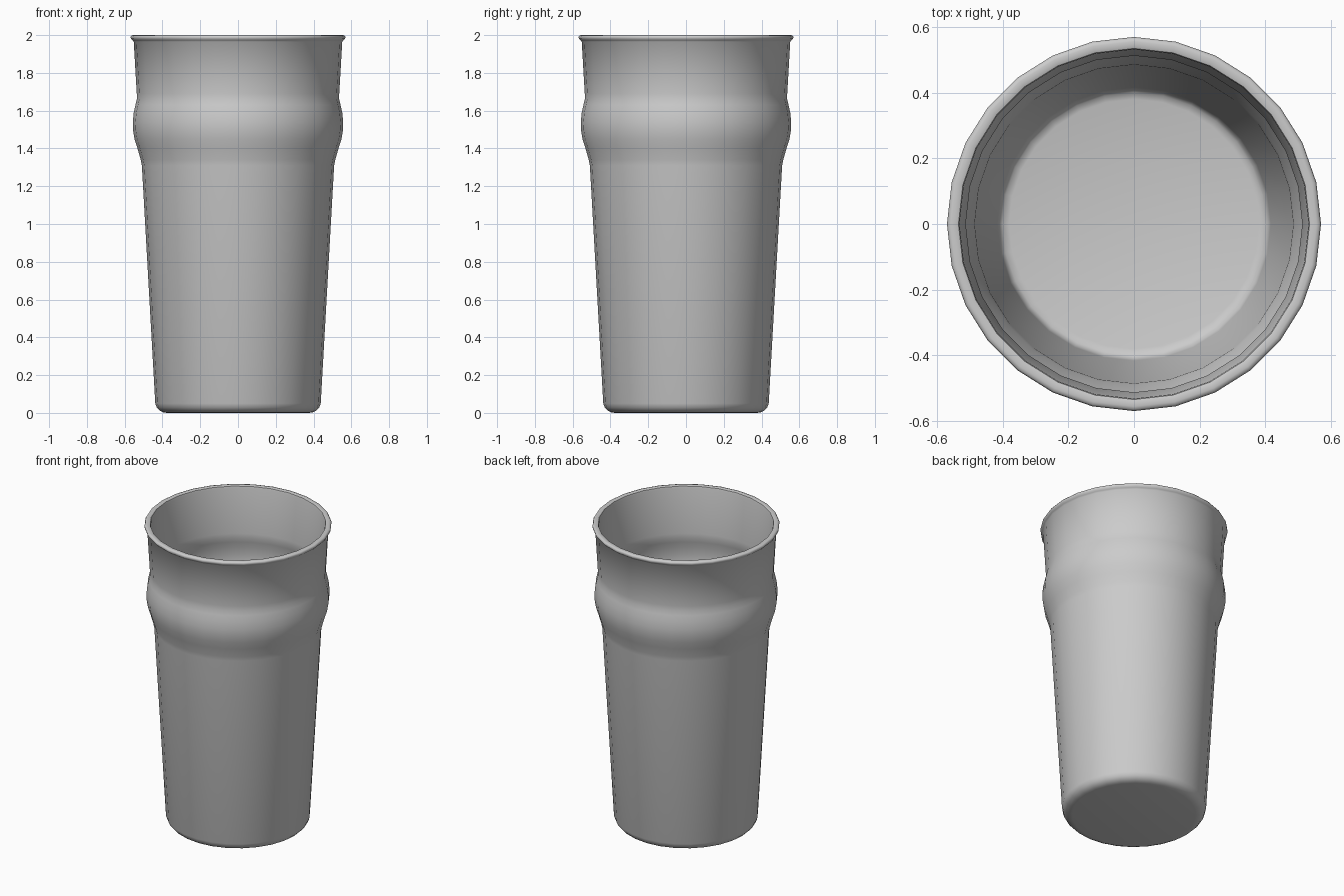
import bpy
import bmesh
from math import cos, sin, tau

if "Cube" in bpy.data.objects:
    bpy.data.objects.remove(bpy.data.objects["Cube"], do_unlink=True)

SIDES = 28

# Single grey for the whole vessel
grey = bpy.data.materials.new("plain grey")
grey.use_nodes = True
colour = (0.6, 0.6, 0.6, 1)
grey.diffuse_color = colour
grey.node_tree.nodes["Principled BSDF"].inputs["Base Color"].default_value = colour


def lathe(name, profile, material):
    """Turn an (r, z) profile round z and cap both ends with flat discs."""
    bm = bmesh.new()
    rings = [[bm.verts.new((r * cos(tau * i / SIDES), r * sin(tau * i / SIDES), z))
              for i in range(SIDES)] for r, z in profile]
    for low, high in zip(rings, rings[1:]):
        for i in range(SIDES):
            j = (i + 1) % SIDES
            bm.faces.new((low[i], low[j], high[j], high[i]))
    bm.faces.new(rings[0][::-1])
    bm.faces.new(rings[-1])
    mesh = bpy.data.meshes.new(name)
    bm.to_mesh(mesh)
    bm.free()
    mesh.materials.append(material)
    obj = bpy.data.objects.new(name, mesh)
    bpy.context.collection.objects.link(obj)
    return obj


# Outer wall: rounded foot, taper, bulging collar and upper wall
foot = [(0.375, 0), (0.395, 0.003), (0.415, 0.012), (0.43, 0.028), (0.438, 0.05)]
collar = [(0.509, 1.31), (0.515, 1.34), (0.532, 1.40), (0.548, 1.45), (0.556, 1.50),
          (0.557, 1.54), (0.552, 1.59), (0.543, 1.63), (0.536, 1.66), (0.536, 1.69)]
# Rolled lip
lip = [(0.552, 1.965), (0.559, 1.972), (0.567, 1.98), (0.569, 1.99), (0.564, 1.998),
       (0.555, 2), (0.542, 2), (0.534, 1.997), (0.531, 1.985)]
# Inner wall follows the outer one at a constant thickness, down to the floor
WALL = 0.024
inner_collar = [(r - WALL, z) for r, z in reversed(collar)]
inner_foot = [(0.416, 0.07), (0.41, 0.05), (0.40, 0.038), (0.38, 0.032)]

glass = lathe("drinking_glass", foot + collar + lip + inner_collar + inner_foot, grey)

bpy.ops.object.select_all(action="DESELECT")
glass.select_set(True)
bpy.context.view_layer.objects.active = glass
bpy.ops.object.shade_smooth_by_angle(angle=0.9)
